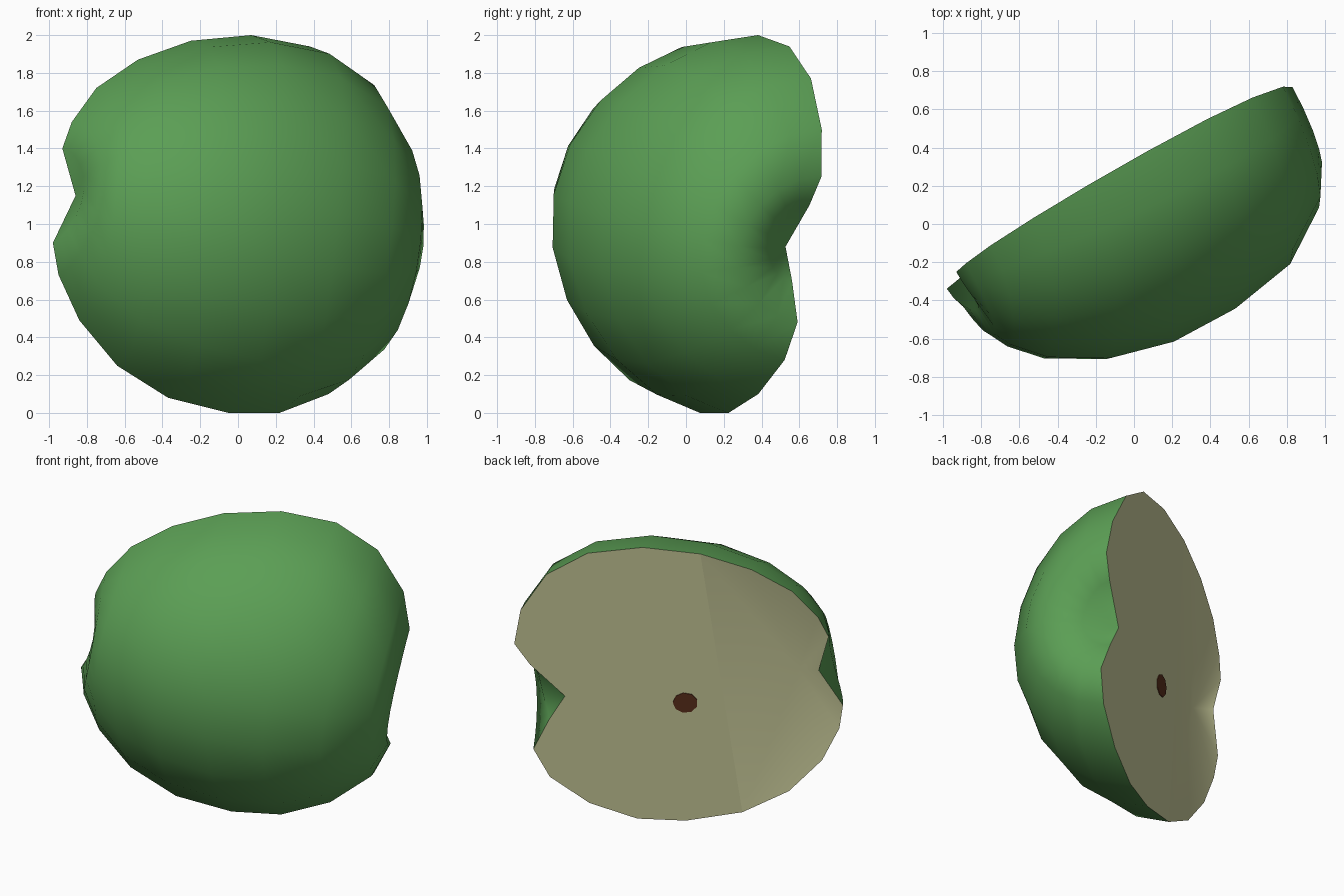
import bpy
import bmesh
from math import pi, sin, cos
from mathutils import Vector, Matrix

cube = bpy.data.objects.get("Cube")
if cube:
    bpy.data.objects.remove(cube, do_unlink=True)


def material(name, rgb):
    mat = bpy.data.materials.new(name)
    mat.use_nodes = True
    mat.diffuse_color = (*rgb, 1)
    mat.node_tree.nodes["Principled BSDF"].inputs["Base Color"].default_value = (*rgb, 1)
    return mat


skin_green = material("skin green", (0.105, 0.345, 0.09))
flesh_cream = material("flesh cream", (0.63, 0.64, 0.35))
seed_brown = material("seed brown", (0.115, 0.032, 0.013))


def on_cut(x, z):
    """Point on the slanted cutting plane."""
    return Vector((x, 0.222 + 0.56 * x + 0.12 * (z - 1), z))


def add_object(name, bm, *mats):
    bmesh.ops.recalc_face_normals(bm, faces=bm.faces)
    mesh = bpy.data.meshes.new(name)
    bm.to_mesh(mesh)
    bm.free()
    for mat in mats:
        mesh.materials.append(mat)
    obj = bpy.data.objects.new(name, mesh)
    bpy.context.collection.objects.link(obj)


# Outline of the cut (x, z), from the blossom dimple to the stem dimple
UPPER = [(-.86, 1.15), (-.93, 1.4), (-.88, 1.54), (-.75, 1.72), (-.53, 1.87),
         (-.25, 1.97), (.07, 2), (.38, 1.94), (.62, 1.77), (.78, 1.5),
         (.83, 1.25), (.75, 1.1), (.57, .88)]
LOWER = [(-.86, 1.15), (-.98, .9), (-.95, .73), (-.84, .49), (-.64, .25),
         (-.37, .08), (-.05, 0), (.22, 0), (.48, .1), (.69, .28),
         (.77, .48), (.67, .7), (.57, .88)]
# Profile of the rounded side halfway round (distance along core, depth)
MIDDLE = [(-.06, .2), (-.05, .36), (0, .45), (.14, .6), (.43, .76), (.76, .84),
          (1.13, .84), (1.5, .77), (1.78, .58), (1.89, .41), (1.82, .18)]
STEPS = 10      # segments around the half turn
FOLD = 5        # outline point where the cut starts to sink

start, end = on_cut(*UPPER[0]), on_cut(*UPPER[-1])
axis = (end - start).normalized()
front = Vector((0.56, -1, 0.12)).normalized()
up = axis.cross(front).normalized()
up *= 1 if up.z > 0 else -1


def axis_coords(point):
    offset = on_cut(*point) - start
    return Vector((offset.dot(axis), abs(offset.dot(up))))


# Fruit half: the upper profile swings round the core into the lower one
bm = bmesh.new()
poles = [bm.verts.new(start), bm.verts.new(end)]
rows = []
for step in range(STEPS + 1):
    angle = pi * step / STEPS
    blend = (1 - cos(angle)) / 2
    swing = sin(angle)
    rise = cos(angle) * (1 - 0.06 * swing)
    row = [poles[0]]
    for high, low, (mid_along, depth) in zip(UPPER[1:-1], LOWER[1:-1], MIDDLE):
        along, radius = axis_coords(high).lerp(axis_coords(low), blend)
        along += (mid_along - along) * swing ** 2
        row.append(bm.verts.new(start + axis * along + up * rise * radius + front * swing * depth))
    rows.append(row + [poles[1]])
for a, b in zip(rows, rows[1:]):
    for i in range(len(a) - 1):
        corners = dict.fromkeys((a[i], a[i + 1], b[i + 1], b[i]))
        bm.faces.new(tuple(corners)).smooth = True

# Crisp rim between skin and flesh
for edge in bm.edges:
    if edge.is_boundary:
        edge.smooth = False

# Cream cut face: flat in the middle, sinking towards the blossom dimple
top, bottom = rows[0], rows[-1]
bm.faces.new(top[FOLD:] + bottom[-2:FOLD - 1:-1]).material_index = 1
hollow = bm.verts.new(on_cut(-0.74, 1.1) + front * 0.08)
loop = bottom[FOLD::-1] + top[1:FOLD + 1]
for a, b in zip(loop, loop[1:] + loop[:1]):
    face = bm.faces.new((hollow, a, b))
    face.material_index = 1
    face.smooth = True
add_object("fruit_half", bm, skin_green, flesh_cream)

# Seed: a thin plate on the cut face
bm = bmesh.new()
turn = Matrix((axis, up, front)).transposed().to_4x4()
bmesh.ops.create_cone(bm, cap_ends=True, segments=9, radius1=0.08, radius2=0.08, depth=0.009,
                      matrix=Matrix.Translation(on_cut(-0.1, 0.87)) @ turn @ Matrix.Diagonal((1, 0.92, 1, 1)))
add_object("seed", bm, seed_brown)
